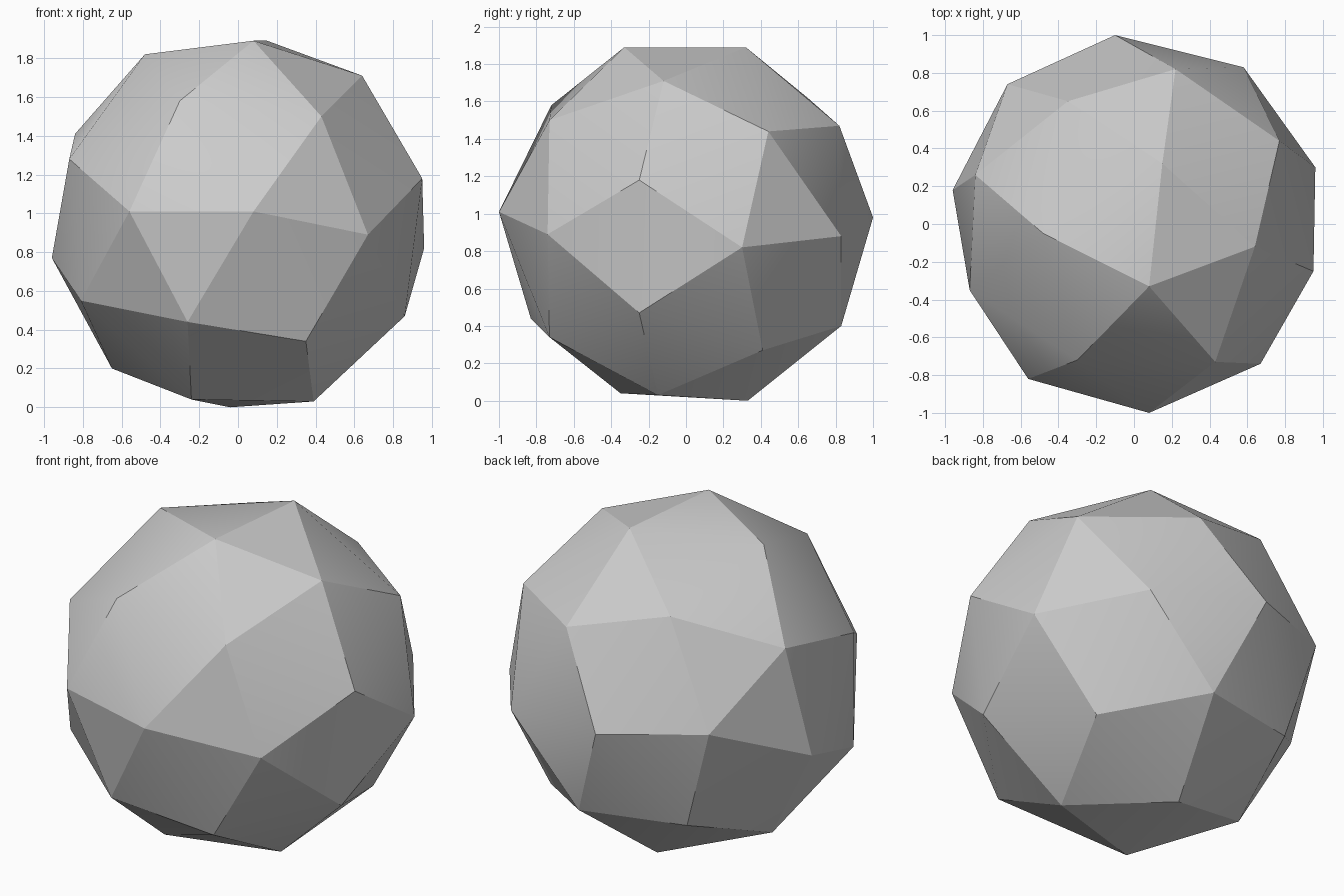
import bpy
import bmesh
import math

SMOOTH_LIMIT = math.radians(22)
UNIT = 0.01

# Corner points of the faceted ball in hundredths, grouped in bands of height
BANDS = {
    "top_cap": [(8, -33, 189), (15, 32, 189), (-48, -5, 182), (64, -12, 171)],
    "upper_band": [(-30, -72, 158), (43, -73, 150), (77, 44, 144),
                   (22, 82, 147), (-35, 65, 162), (-84, 26, 141)],
    "middle_front": [(8, -100, 101), (67, -74, 89), (-56, -82, 101),
                     (95, -25, 118), (-87, -35, 128)],
    "middle_back": [(96, 30, 82), (58, 83, 88), (-10, 100, 98),
                    (-67, 74, 103), (-96, 18, 77)],
    "lower_band": [(86, -25, 47), (35, -73, 34), (-26, -83, 44),
                   (-81, -43, 55), (-49, 69, 42), (13, 83, 40), (61, 41, 27)],
    "bottom_cap": [(39, -15, 3), (-24, -35, 4), (-4, 33, 0), (-65, 11, 20)],
}


def remove_default_cube():
    cube = bpy.data.objects.get("Cube")
    if cube is not None:
        bpy.data.objects.remove(cube, do_unlink=True)


def make_material(name, colour):
    material = bpy.data.materials.new(name)
    material.use_nodes = True
    material.diffuse_color = colour
    shader = next(node for node in material.node_tree.nodes
                  if node.type == "BSDF_PRINCIPLED")
    shader.inputs["Base Color"].default_value = colour
    return material


def make_faceted_ball(name, bands, material):
    """Stretch a triangulated skin over the corner points."""
    bm = bmesh.new()
    for band in bands.values():
        for point in band:
            bm.verts.new([value * UNIT for value in point])
    bmesh.ops.convex_hull(bm, input=bm.verts[:], use_existing_faces=False)
    bmesh.ops.recalc_face_normals(bm, faces=bm.faces[:])

    mesh = bpy.data.meshes.new(name)
    bm.to_mesh(mesh)
    bm.free()
    mesh.materials.append(material)
    ball = bpy.data.objects.new(name, mesh)
    bpy.context.collection.objects.link(ball)
    return ball


def soften_shallow_edges(obj, limit):
    bpy.ops.object.select_all(action="DESELECT")
    obj.select_set(True)
    bpy.context.view_layer.objects.active = obj
    bpy.ops.object.shade_smooth_by_angle(angle=limit)


remove_default_cube()
grey = make_material("plain_grey", (0.6, 0.6, 0.6, 1.0))
faceted_ball = make_faceted_ball("faceted_ball", BANDS, grey)
soften_shallow_edges(faceted_ball, SMOOTH_LIMIT)
